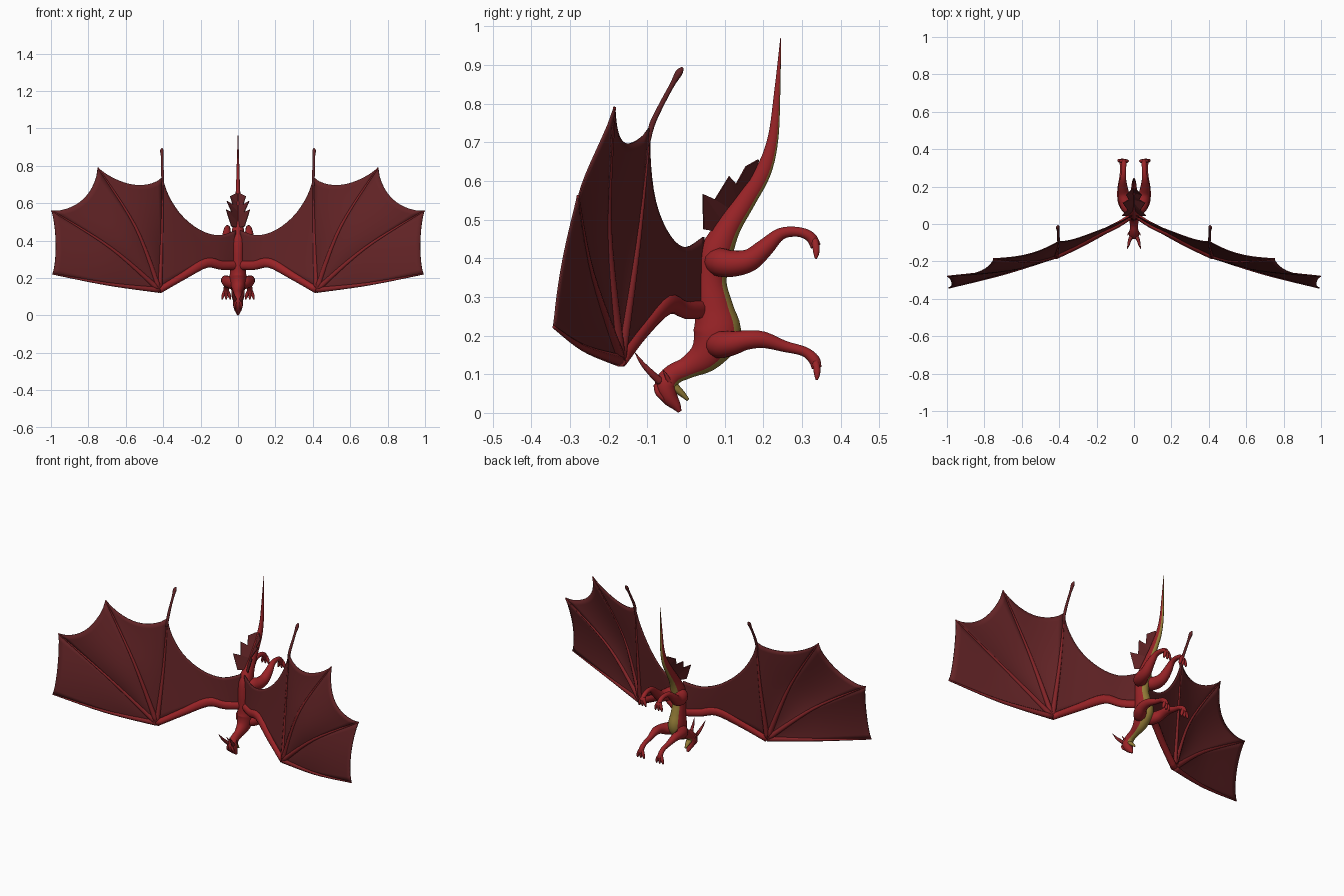
import bpy, math
from mathutils import Vector

cube = bpy.data.objects.get("Cube")
if cube:
    bpy.data.objects.remove(cube)


def material(name, rgb):
    m = bpy.data.materials.new(name)
    m.use_nodes = True
    m.diffuse_color = (*rgb, 1)
    m.node_tree.nodes["Principled BSDF"].inputs["Base Color"].default_value = (*rgb, 1)
    return m


RED = material("scale red", (.32, .017, .02))
DARK = material("membrane dark red", (.122, .017, .019))
BONE = material("finger red", (.22, .017, .02))
GOLD = material("belly gold", (.29, .2, .038))


def curve(points, t):
    """Smooth interpolation through points of any dimension, t from 0 to 1."""
    n = len(points) - 1
    i = min(int(t * n), n - 1)
    f = t * n - i
    a, b, c, d = (points[min(max(k, 0), n)] for k in range(i - 1, i + 3))
    return [q + .5 * f * (r - p + f * (2*p - 5*q + 4*r - s + f * (3*(q - r) + s - p)))
            for p, q, r, s in zip(a, b, c, d)]


def make(name, verts, faces, mats, mirror=True, thick=0):
    me = bpy.data.meshes.new(name)
    me.from_pydata(verts, [], faces)
    for m in mats:
        me.materials.append(m)
    for p in me.polygons:
        p.use_smooth = True
    ob = bpy.data.objects.new(name, me)
    bpy.context.collection.objects.link(ob)
    if thick:
        mod = ob.modifiers.new("thickness", 'SOLIDIFY')
        mod.thickness = thick
        mod.offset = 0
    if mirror:
        mod = ob.modifiers.new("mirror", 'MIRROR')
        mod.use_mirror_merge = False
    return ob


def tube(name, pts, mat, ref=(1, 0, 0), sides=10, steps=4, mirror=True):
    """Sweep an ellipse along points (x, y, z, side radius, normal radius)."""
    pts = [p if len(p) == 5 else (*p, p[3]) for p in pts]
    n = (len(pts) - 1) * steps
    rows = [curve(pts, i / n) for i in range(n + 1)]
    verts, faces = [], []
    for i, row in enumerate(rows):
        c = Vector(row[:3])
        t = (Vector(rows[min(i + 1, n)][:3]) - Vector(rows[max(i - 1, 0)][:3])).normalized()
        side = Vector(ref)
        side = (side - t * side.dot(t)).normalized()
        nor = side.cross(t)
        for k in range(sides):
            a = math.tau * (k + .5) / sides
            verts.append(c + side * max(row[3], .001) * math.cos(a)
                         + nor * max(row[4], .001) * math.sin(a))
    for i in range(n):
        for k in range(sides):
            j = (k + 1) % sides
            faces.append((i*sides + k, i*sides + j, (i+1)*sides + j, (i+1)*sides + k))
    faces += [tuple(range(sides))[::-1], tuple(range(n * sides, (n + 1) * sides))]
    return make(name, verts, faces, [mat], mirror)


def sheet(name, func, nu, nv, mat, thick=.005):
    """Grid surface from func(u, v)."""
    verts = [func(i / nu, j / nv) for i in range(nu + 1) for j in range(nv + 1)]
    w = nv + 1
    faces = [(i*w + j, i*w + j + 1, (i+1)*w + j + 1, (i+1)*w + j)
             for i in range(nu) for j in range(nv)]
    return make(name, verts, faces, [mat], True, thick)


# Tail, torso, neck and head in one sweep: (y, z, half width, half depth)
spine = [(.245, .97, .001, .001), (.236, .83, .006, .008), (.225, .71, .01, .014),
         (.2, .625, .014, .021), (.155, .55, .019, .026), (.11, .48, .028, .032),
         (.077, .41, .038, .044), (.064, .34, .034, .041), (.073, .27, .038, .05),
         (.08, .205, .045, .062), (.052, .15, .036, .045), (.005, .118, .023, .029),
         (-.032, .1, .023, .027), (-.052, .073, .028, .029), (-.044, .043, .024, .023),
         (-.026, .019, .014, .013), (-.016, .003, .006, .005)]
SIDES, STEPS = 28, 5
body = tube("body", [(0, *p) for p in spine], RED, sides=SIDES, steps=STEPS, mirror=False)

# Gold underside strip, from the tail to the throat
body.data.materials.append(GOLD)
for f in body.data.polygons[:13 * STEPS * SIDES]:
    if math.sin(math.tau * (f.index % SIDES + 1) / SIDES) > .65:
        f.material_index = 1

# Head details
tube("lower_jaw", [(0, -.036, .07, .018, .014), (0, -.014, .053, .013, .009),
                   (0, .006, .033, .005, .004)], GOLD, mirror=False)
tube("horn", [(.014, -.066, .08, .011), (.024, -.09, .103, .009),
              (.03, -.113, .128, .006), (.036, -.132, .156, .001)], BONE, sides=8)
tube("cheek_spike", [(.018, -.042, .078, .008), (.03, -.052, .098, .004),
                     (.033, -.06, .112, .001)], RED, sides=6)
tube("brow", [(.012, -.078, .073, .006), (.018, -.072, .05, .007),
              (.01, -.05, .028, .004)], RED, sides=6)

# Legs
legs = {
    "fore": [(.004, .062, .178, .02), (.03, .085, .176, .035), (.054, .118, .18, .032),
             (.065, .155, .188, .026), (.066, .2, .189, .022), (.063, .255, .172, .015),
             (.062, .305, .159, .013), (.063, .331, .138, .015), (.063, .338, .116, .013)],
    "hind": [(.004, .06, .395, .022), (.028, .085, .39, .037), (.047, .12, .386, .035),
             (.056, .165, .395, .03), (.06, .205, .428, .024), (.058, .245, .463, .016),
             (.055, .29, .468, .013), (.054, .322, .455, .014), (.054, .336, .43, .014)],
}
for name, pts in legs.items():
    tube(name + "_leg", pts, RED, sides=12)
    x, y, z, r = pts[-1]
    for i in (-1, 0, 1):
        tube(f"{name}_toe", [(x + i*.005, y - .004, z + .018, .009),
                             (x + i*.013, y, z, .01),
                             (x + i*.019, y + .001, z - .017, .008),
                             (x + i*.022, y, z - .031, .003)], RED, sides=8, steps=3)

# Wing skeleton
wrist = (.42, -.17, .135)
arm = [(.004, .05, .268), (.085, -.003, .267), (.17, -.045, .28), (.29, -.11, .213), wrist]
arm_size = [(.016, .024), (.016, .024), (.017, .026), (.017, .021), (.019, .018)]
tube("wing_arm", [(*p, *r) for p, r in zip(arm, arm_size)], RED, ref=(0, 1, 0))
fingers = [
    [wrist, (.7, -.265, .168), (.992, -.342, .222)],
    [wrist, (.68, -.245, .36), (.997, -.28, .56)],
    [wrist, (.55, -.2, .475), (.75, -.185, .79)],
    [wrist, (.408, -.125, .44), (.403, -.093, .74)],
]
for f in fingers:
    tube("wing_finger", [(*p, r) for p, r in zip(f, (.016, .009, .004))],
         BONE, ref=(0, 1, 0), sides=8, steps=6)
tube("wing_spur", [(.404, -.1, .69, .006), (.403, -.088, .745, .008),
                   (.405, -.062, .8, .007), (.406, -.035, .85, .007),
                   (.407, -.018, .88, .01), (.407, -.008, .893, .003)], DARK, sides=8)


# Wing membranes, scalloped at the rim and billowing between the fingers
def panel(a, b, sag, billow):
    def point(u, v):
        p = Vector(curve(a, u)).lerp(Vector(curve(b, u)), v)
        bow = 4 * v * (1 - v)
        p = p.lerp(Vector(wrist), sag * bow ** .75 * u)
        p.y -= billow * bow * u
        return p
    return point


for a, b, sag, billow in zip(fingers, fingers[1:], (.035, .1, .105), (.014, .03, .018)):
    sheet("wing_membrane", panel(a, b, sag, billow), 12, 12, DARK)

trailing = [(.012, .045, .455), (.1, .0, .428), (.2, -.04, .45), (.3, -.078, .52),
            (.372, -.095, .625), fingers[3][2]]


def inner(u, v):
    p = Vector(curve(arm, u)).lerp(Vector(curve(trailing, u)), v)
    return p.lerp(Vector(curve(fingers[3], v)), u ** 4)


sheet("inner_membrane", inner, 20, 10, DARK)

# Paired jagged fins flaring from the back of the tail: base and edge points
base = [(.075, .47), (.09, .5), (.11, .53), (.13, .555), (.148, .58), (.165, .6), (.187, .65)]
edge = [(.035, .045, .475), (.064, .044, .566), (.034, .075, .552), (.06, .112, .612),
        (.028, .13, .592), (.042, .155, .637), (.008, .187, .655)]
verts = [(.004, *p) for p in base] + edge
n = len(base)
fin = make("tail_fin", verts, [(i, i + 1, n + i + 1, n + i) for i in range(n - 1)],
           [DARK], True, .004)
for p in fin.data.polygons:
    p.use_smooth = False
